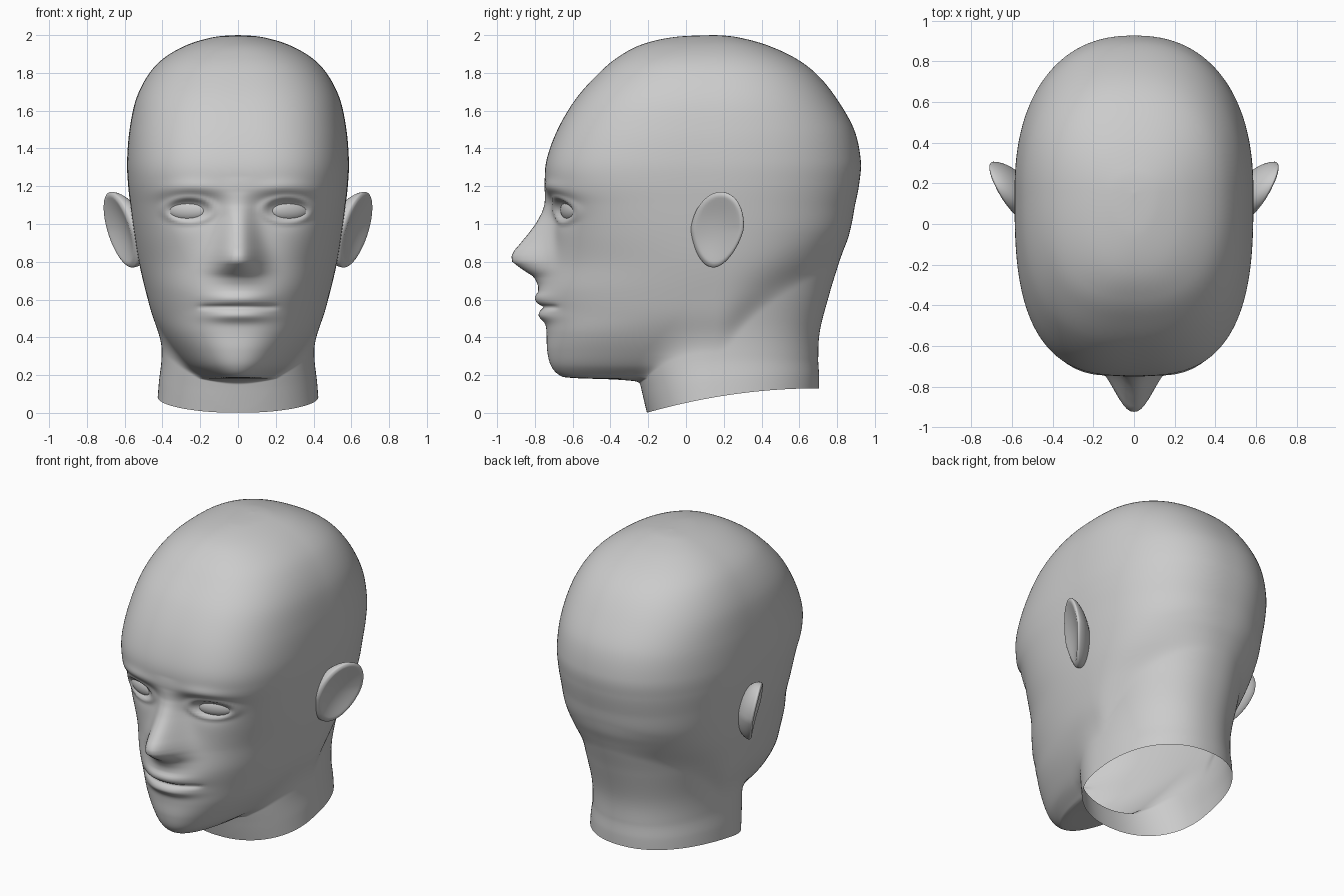
import bpy, bmesh, math
from math import exp, sin, cos, pi

if "Cube" in bpy.data.objects:
    bpy.data.objects.remove(bpy.data.objects["Cube"])

YC = 0.15          # common centre of all horizontal sections
SEG, SUB = 200, 12

# skull and jaw sections: z, front y, back y, half width, front squareness
HEAD = [
    (0.0, -.10, .30, .20, 2), (.10, -.10, .30, .20, 2), (.155, -.20, .30, .20, 2),
    (.175, -.35, .30, .20, 2), (.185, -.60, .30, .20, 2.1), (.20, -.67, .30, .22, 2.1),
    (.25, -.715, .30, .285, 2.2), (.33, -.735, .30, .35, 2.25), (.42, -.738, .33, .405, 2.3),
    (.52, -.745, .42, .452, 2.2), (.65, -.755, .58, .49, 2.2), (.80, -.72, .76, .525, 2.3),
    (.95, -.70, .86, .55, 2.6), (1.10, -.715, .895, .57, 2.8), (1.22, -.745, .918, .583, 2.9),
    (1.34, -.738, .925, .587, 2.9), (1.50, -.68, .89, .574, 2.8), (1.66, -.585, .80, .54, 2.7),
    (1.79, -.47, .695, .475, 2.6), (1.88, -.365, .575, .39, 2.5), (1.95, -.235, .42, .265, 2.3),
    (1.99, -.06, .265, .125, 2), (2.0, .145, .155, .004, 2)]
# neck sections: z, front y, back y, half width
NECK = [(0, -.207, .705, .425), (.12, -.235, .705, .418), (.28, -.27, .70, .405),
        (.44, -.27, .71, .407), (.65, -.25, .765, .435), (.86, -.20, .825, .46),
        (1.0, -.1, .82, .45), (1.3, 0, .65, .35), (1.5, .1, .2, .05), (2.0, .149, .151, .001)]
# forward push along the midline: z, amount (lips, nose, bridge)
NOSE = [(.64, 0), (.68, .03), (.72, .065), (.75, .12), (.77, .155), (.80, .2), (.83, .21),
        (.86, .2), (.92, .157), (1.0, .095), (1.06, .055), (1.1, .035), (1.17, .012), (1.25, 0)]


def lookup(table, z):
    if z <= table[0][0]:
        return table[0][1:]
    for a, b in zip(table, table[1:]):
        if z <= b[0]:
            t = (z - a[0]) / (b[0] - a[0])
            return [p + (q - p) * t for p, q in zip(a[1:], b[1:])]
    return table[-1][1:]


def smooth_rows(rows, sub):
    out = []
    for i in range(len(rows) - 1):
        p0, p1, p2 = rows[max(i - 1, 0)], rows[i], rows[i + 1]
        p3 = rows[min(i + 2, len(rows) - 1)]
        for k in range(sub):
            t = k / sub
            out.append([.5 * (2 * b + (c - a) * t + (2 * a - 5 * b + 4 * c - d) * t * t
                              + (3 * b - a - 3 * c + d) * t ** 3)
                        for a, b, c, d in zip(p0, p1, p2, p3)])
    out.append(list(rows[-1]))
    return out


def radius(phi, yf, yb, w, nf, nb):
    s, c = abs(sin(phi)), cos(phi)
    h, n = (YC - yf, nf) if c > 0 else (yb - YC, nb)
    h, w = max(h, .002), max(w, .002)
    return ((s / w) ** n + (abs(c) / h) ** n) ** (-1 / n)


def g(v, c, s):
    return exp(-((v - c) / s) ** 2)


def face_push(x, z):
    x = abs(x)
    s = .125 - .045 * min(max((z - .76) / .28, 0), 1)
    d = lookup(NOSE, z)[0] * exp(-(x / s) ** 2.3)                     # nose
    lip = exp(-(x / .165) ** 2.5)
    d += lip * (.045 * g(z, .605, .05) + .034 * g(z, .515, .032))      # lips
    d -= .022 * g(z, .56, .011) * exp(-(x / .2) ** 10)                 # mouth line
    d -= .045 * g(x, .25, .125) * g(z, 1.075, .075)                    # eye socket
    d += .016 * g(z, 1.19 - .6 * (x - .24) ** 2, .04) * g(x, .25, .17)   # brow
    e = math.hypot((x - .26) / .115, (z - 1.075) / .058)
    return d + .015 * exp(-((e - 1.1) / .25) ** 2)                     # eyelids


def finish(name, bm):
    me = bpy.data.meshes.new(name)
    bmesh.ops.recalc_face_normals(bm, faces=bm.faces)
    bm.to_mesh(me)
    bm.free()
    me.polygons.foreach_set("use_smooth", [True] * len(me.polygons))
    ob = bpy.data.objects.new(name, me)
    bpy.context.collection.objects.link(ob)
    return ob


# head and open neck as one lofted skin
bm = bmesh.new()
neck_rows = sorted(smooth_rows(NECK, 8))
rings = []
for z, yf, yb, w, n in smooth_rows(HEAD, SUB):
    nf, nbk, nw = lookup(neck_rows, z)
    ring = []
    for j in range(SEG):
        u = -pi + 2 * pi * j / SEG
        phi = u - .35 * sin(u)
        a = radius(phi, yf, yb, w, n, 2.3)
        b = radius(phi, nf, nbk, nw, 2.2, 2.2)
        k = .06
        r = max(a, b)
        if z < 1.4:
            r += max(k - abs(a - b), 0) ** 2 / (4 * k)
        x, y, zz = r * sin(phi), YC - r * cos(phi), z
        if y < -.3 and .4 < z < 1.4:
            y -= face_push(x, z)
        if z < .3:                                # slanted neck opening
            t = min(max((y + .21) / .91, 0), 1)
            zz = .3 - (.3 - z) * (.3 - .13 * (1 - (1 - t) ** 2)) / .3
        ring.append(bm.verts.new((x, y, zz)))
    rings.append(ring)
for r0, r1 in zip(rings, rings[1:]):
    for j in range(SEG):
        k = (j + 1) % SEG
        bm.faces.new((r0[j], r0[k], r1[k], r1[j]))
bm.faces.new(rings[-1])
finish("head", bm)

for side, label in ((1, "right"), (-1, "left")):
    # eyeball
    bm = bmesh.new()
    bmesh.ops.create_uvsphere(bm, u_segments=32, v_segments=20, radius=1)
    ang = math.radians(20)
    for v in bm.verts:
        x, y, z = v.co.x * .125, v.co.y * .045, v.co.z * .06
        v.co = (side * (.26 + x * cos(ang) - y * sin(ang)),
                -.605 + x * sin(ang) + y * cos(ang), 1.075 + z)
    finish("eye_" + label, bm)

    # ear: flared shell, hollow outside, filled toward the skull
    bm = bmesh.new()
    bmesh.ops.create_uvsphere(bm, u_segments=40, v_segments=32, radius=1)
    for v in bm.verts:
        a, b, c = v.co
        x = .617 + .068 * b + .055 * c
        if a > 0:
            x += .035 * a - .045 * max(0, 1 - (b * b + c * c) / .8)
        else:
            x += .12 * a
        narrow = 1 - .22 * max(0, -c)
        v.co = (side * x, .165 + .14 * b * narrow + .02 * c, .97 + .2 * c)
    finish("ear_" + label, bm)
